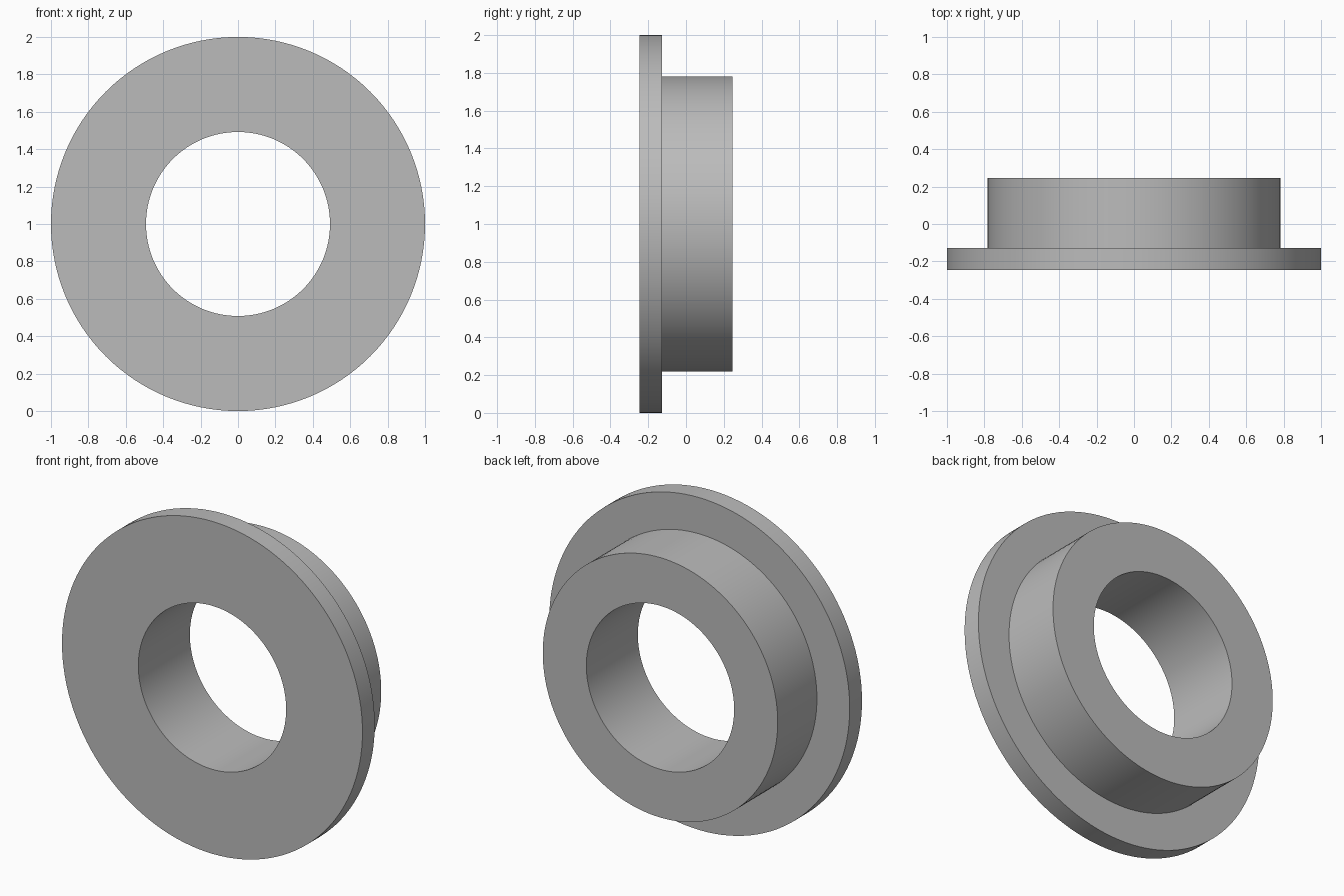
import bpy, bmesh, math
from mathutils import Matrix, Vector

cube = bpy.data.objects.get("Cube")
if cube:
    bpy.data.objects.remove(cube, do_unlink=True)

SEGMENTS = 128
CENTRE_Z = 1.0
BORE, HUB, RIM = 0.492, 0.782, 1.0
FRONT, STEP, BACK = -0.245, -0.128, 0.245

# Plain grey material
grey = bpy.data.materials.new("grey")
grey.use_nodes = True
colour = (0.5, 0.5, 0.5, 1)
grey.diffuse_color = colour
grey.node_tree.nodes["Principled BSDF"].inputs["Base Color"].default_value = colour

# Flanged bushing: closed (radius, y) section revolved about the y axis
section = [(BORE, FRONT), (RIM, FRONT), (RIM, STEP),
           (HUB, STEP), (HUB, BACK), (BORE, BACK)]
bm = bmesh.new()
rings = []
for i in range(SEGMENTS):
    turn = Matrix.Rotation(math.tau * i / SEGMENTS, 3, 'Y')
    rings.append([bm.verts.new(turn @ Vector((r, y, 0))) for r, y in section])
for i, ring in enumerate(rings):
    following = rings[(i + 1) % SEGMENTS]
    for j in range(len(section)):
        k = (j + 1) % len(section)
        bm.faces.new((ring[j], ring[k], following[k], following[j]))
bmesh.ops.recalc_face_normals(bm, faces=bm.faces)

mesh = bpy.data.meshes.new("flanged_bushing")
bm.to_mesh(mesh)
bm.free()
mesh.materials.append(grey)
bushing = bpy.data.objects.new("flanged_bushing", mesh)
bushing.location.z = CENTRE_Z
bpy.context.collection.objects.link(bushing)

# Smooth round walls with crisp edges
bpy.ops.object.select_all(action='DESELECT')
bushing.select_set(True)
bpy.context.view_layer.objects.active = bushing
bpy.ops.object.shade_smooth_by_angle(angle=math.radians(30))
